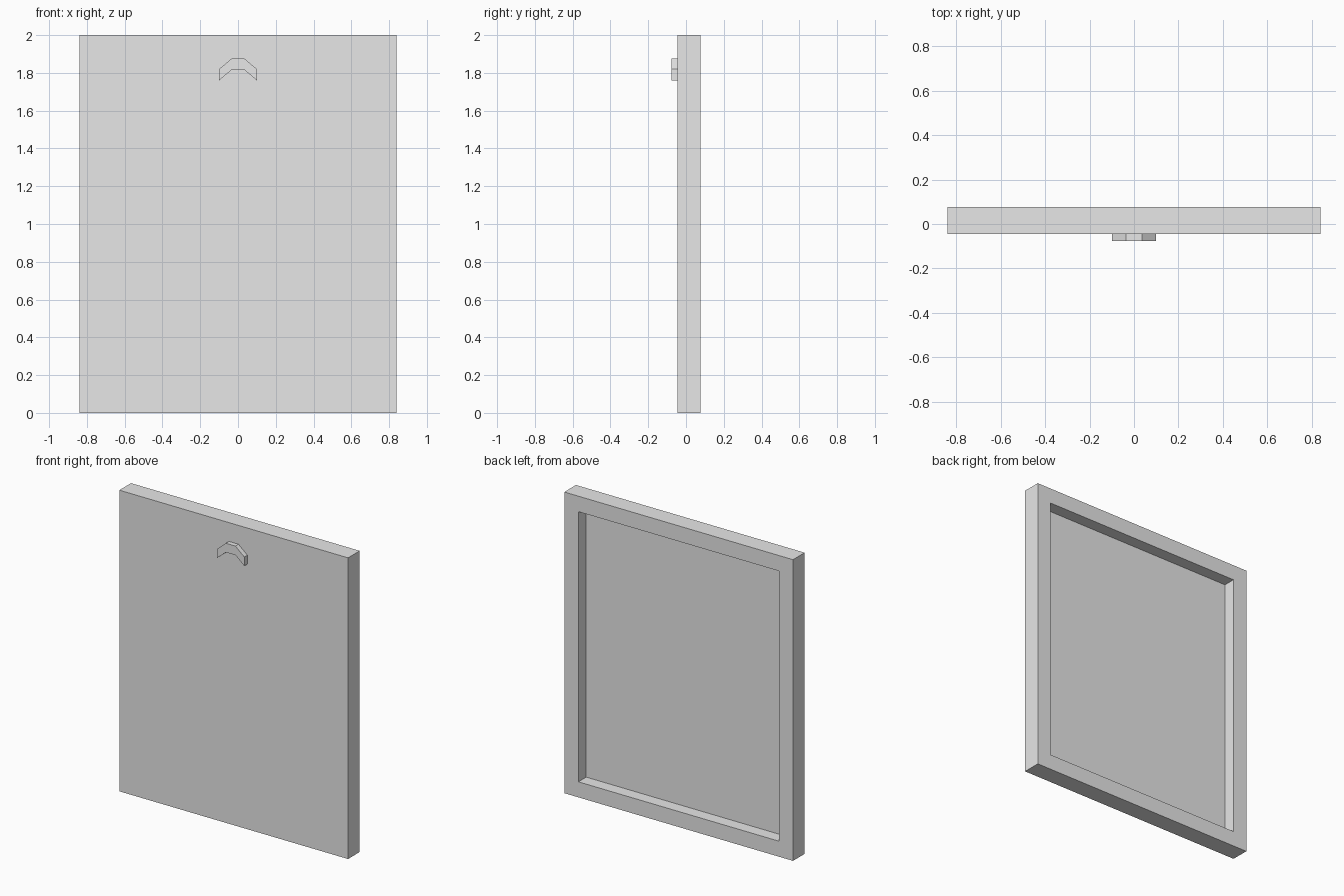
import bpy
import bmesh

cube = bpy.data.objects.get("Cube")
if cube:
    bpy.data.objects.remove(cube, do_unlink=True)

# Single light grey material
grey = bpy.data.materials.new("light_grey")
grey.use_nodes = True
colour = (0.8, 0.8, 0.8, 1.0)
grey.diffuse_color = colour
grey.node_tree.nodes["Principled BSDF"].inputs["Base Color"].default_value = colour


def extruded(bm, profile, y_front, y_back):
    """Extrude an (x, z) outline from y_front to y_back; return the back face."""
    front = bm.faces.new([bm.verts.new((x, y_front, z)) for x, z in profile])
    geom = bmesh.ops.extrude_face_region(bm, geom=[front], use_keep_orig=True)["geom"]
    bmesh.ops.translate(bm, vec=(0, y_back - y_front, 0),
                        verts=[g for g in geom if isinstance(g, bmesh.types.BMVert)])
    bmesh.ops.recalc_face_normals(bm, faces=bm.faces)
    return next(g for g in geom if isinstance(g, bmesh.types.BMFace))


def finish(bm, name):
    mesh = bpy.data.meshes.new(name)
    bm.to_mesh(mesh)
    bm.free()
    mesh.materials.append(grey)
    obj = bpy.data.objects.new(name, mesh)
    bpy.context.collection.objects.link(obj)
    return obj


HALF_WIDTH, HEIGHT = 0.84, 2.0
FRONT, BACK = -0.045, 0.077
BORDER, RECESS = 0.103, 0.082

# Panel with a raised rim around a recess in the back
bm = bmesh.new()
back = extruded(bm, [(-HALF_WIDTH, 0), (HALF_WIDTH, 0),
                     (HALF_WIDTH, HEIGHT), (-HALF_WIDTH, HEIGHT)], FRONT, BACK)
bmesh.ops.inset_region(bm, faces=[back], thickness=BORDER, use_even_offset=True)
floor = bmesh.ops.extrude_discrete_faces(bm, faces=[back])["faces"][0]
bmesh.ops.translate(bm, vec=(0, -RECESS, 0), verts=floor.verts)
finish(bm, "panel")

# Arched bracket on the front, mirrored from its right half outline
half = [(0.035, 1.815), (0.1, 1.76), (0.1, 1.82), (0.035, 1.875)]
outline = half + [(-x, z) for x, z in reversed(half)]
bm = bmesh.new()
extruded(bm, outline, -0.077, FRONT)
finish(bm, "arched_bracket")
